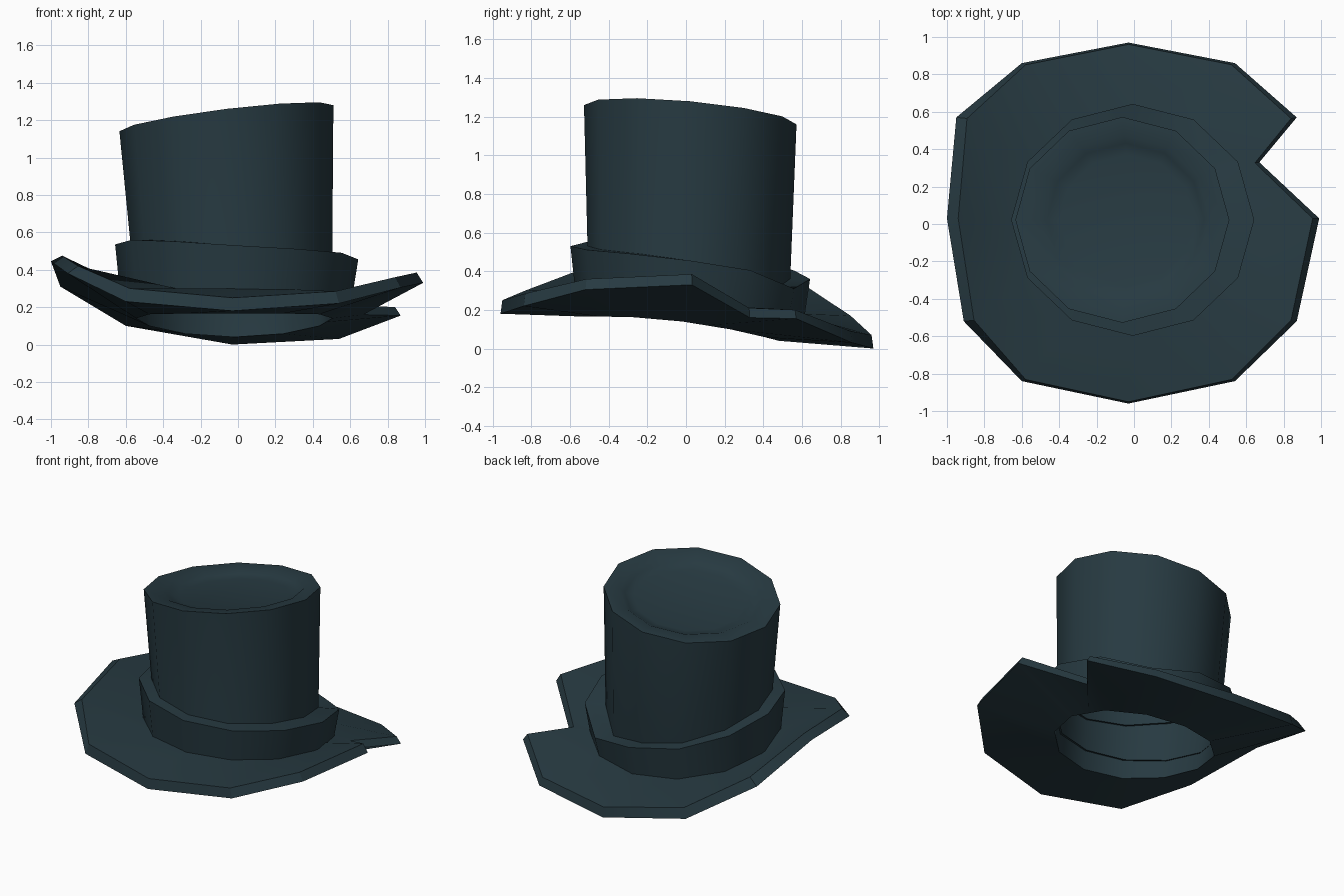
import bpy, bmesh
from math import sin, cos, radians

cube = bpy.data.objects.get("Cube")
if cube:
    bpy.data.objects.remove(cube, do_unlink=True)

felt = bpy.data.materials.new("dark_teal_felt")
felt.use_nodes = True
colour = (0.02, 0.042, 0.053, 1)
felt.diffuse_color = colour
felt.node_tree.nodes["Principled BSDF"].inputs["Base Color"].default_value = colour

STEPS = [radians(a) for a in range(0, 360, 30)]
MIDDLE = radians(15)


def ring(cx, cy, rx, ry, height):
    """Twelve-sided ring; height is a function of x, y, cos and sin."""
    points = []
    for a in STEPS:
        c, s = cos(a), sin(a)
        x, y = cx + rx * c, cy + ry * s
        points.append((x, y, height(x, y, c, s)))
    return points


def split_first(points):
    """Add a point on the first edge, to line up with the brim notch."""
    mid = tuple((a + b) / 2 for a, b in zip(points[0], points[1]))
    return [points[0], mid] + points[1:]


def loft(name, rings, cap=False, angle=35):
    bm = bmesh.new()
    loops = [[bm.verts.new(p) for p in r] for r in rings]
    for low, high in zip(loops, loops[1:]):
        n = len(low)
        for i in range(n):
            j = (i + 1) % n
            bm.faces.new((low[i], low[j], high[j], high[i]))
    if cap:
        bm.faces.new(loops[-1])
    bmesh.ops.recalc_face_normals(bm, faces=bm.faces)
    mesh = bpy.data.meshes.new(name)
    bm.to_mesh(mesh)
    bm.free()
    mesh.materials.append(felt)
    obj = bpy.data.objects.new(name, mesh)
    bpy.context.collection.objects.link(obj)
    bpy.ops.object.select_all(action='DESELECT')
    obj.select_set(True)
    bpy.context.view_layer.objects.active = obj
    bpy.ops.object.shade_smooth_by_angle(angle=radians(angle))
    return obj


# Height rules for the tilted rings
def top_plane(drop):
    return lambda x, y, c, s: 1.2195 + 0.122 * x - 0.091 * y - drop


def opening(x, y, c, s):
    return 0.14 - 0.0625 * s - 0.0375 * s * s


def brim_root(x, y, c, s):
    return 0.25 - 0.065 * s - 0.015 * s * s


def band_top(x, y, c, s):
    if c > 0.4 and 0.8 < s < 0.9:      # dent at the back left
        return 0.31
    return 0.495 - 0.04 * c - 0.085 * s - 0.05 * s * s


head_hole = ring(-0.02, -0.02, 0.525, 0.5, opening)

# Crown: leaning wall, rim and sunken top
loft("crown", [
    head_hole,
    ring(-0.027, 0.015, 0.53, 0.522, lambda x, y, c, s: 0.36 - 0.06 * s),
    ring(-0.062, 0.022, 0.572, 0.55, top_plane(0)),
    ring(-0.055, 0.022, 0.46, 0.45, top_plane(0.005)),
    ring(-0.045, 0.022, 0.42, 0.41, top_plane(0.03)),
    ring(-0.04, 0.022, 0.36, 0.35, top_plane(0.045)),
], cap=True)

# Band: slanted strip with a flat upper lip
loft("hat_band", [
    ring(-0.01, 0.02, 0.615, 0.59, lambda *p: brim_root(*p) - 0.03),
    ring(-0.007, 0.022, 0.65, 0.62, band_top),
    ring(-0.03, 0.018, 0.53, 0.515, band_top),
])

# Brim: warped outline with a notch, given as x, y, lower z, upper z
outline = [
    (0.99, 0.03, 0.33, 0.385), (0.67, 0.33, 0.16, 0.21),
    (0.87, 0.57, 0.155, 0.20), (0.54, 0.86, 0.03, 0.09),
    (-0.03, 0.97, 0.0, 0.07), (-0.60, 0.86, 0.10, 0.17),
    (-0.95, 0.57, 0.31, 0.36), (-1.0, 0.03, 0.445, 0.475),
    (-0.91, -0.52, 0.38, 0.42), (-0.60, -0.84, 0.23, 0.30),
    (-0.03, -0.96, 0.18, 0.25), (0.54, -0.84, 0.22, 0.285),
    (0.87, -0.52, 0.305, 0.36),
]
loft("brim", [
    split_first(head_hole),
    [(x, y, low) for x, y, low, high in outline],
    [(x * (0.94 if x < -0.7 else 0.965), y * 0.99, high) for x, y, low, high in outline],
    split_first(ring(-0.01, 0.02, 0.6, 0.575, brim_root)),
    split_first(ring(-0.025, 0.01, 0.52, 0.51, brim_root)),
], angle=30)
